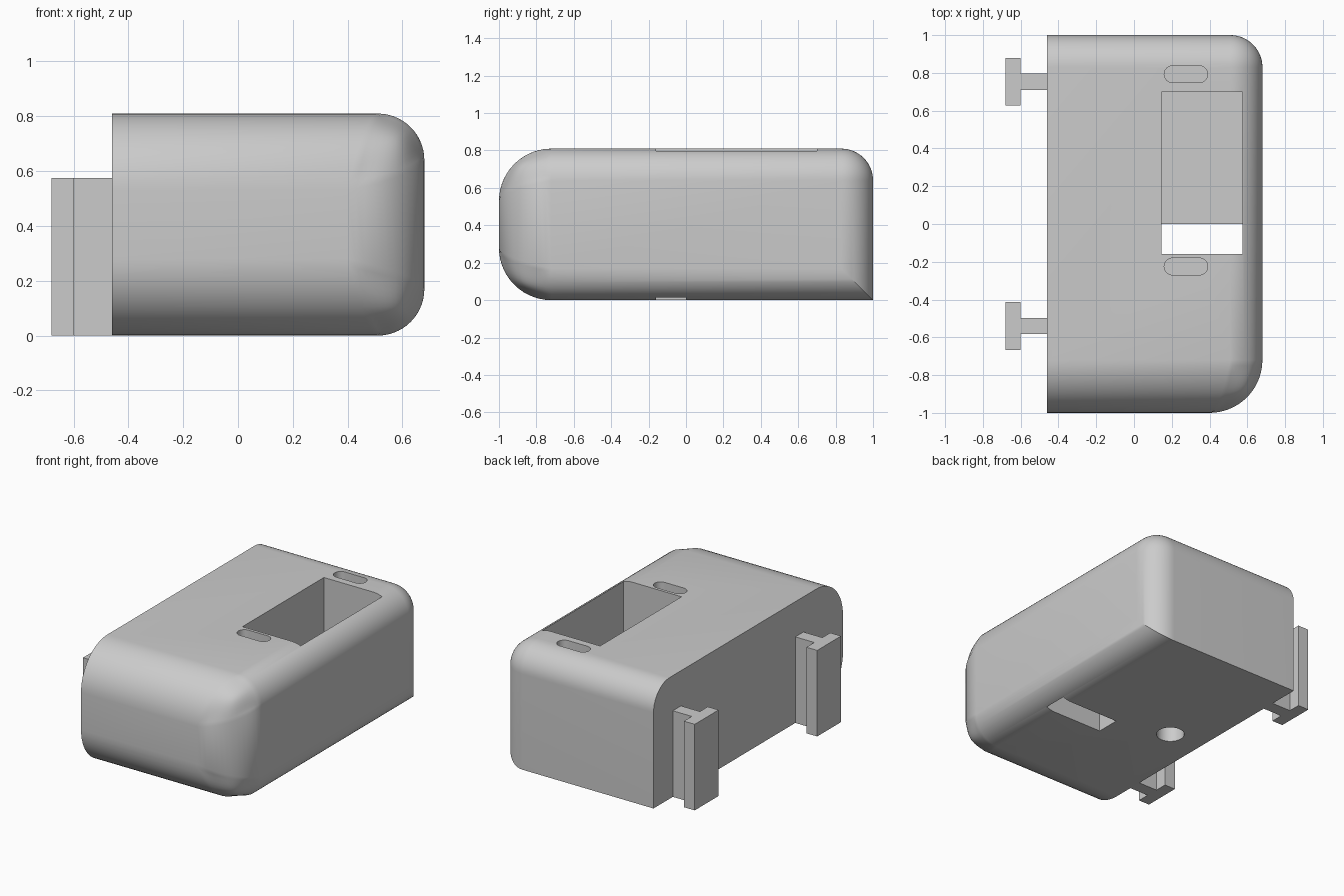
import bpy, bmesh, math

cube = bpy.data.objects.get("Cube")
if cube:
    bpy.data.objects.remove(cube, do_unlink=True)

grey = bpy.data.materials.new("light grey plastic")
grey.use_nodes = True
colour = (0.6, 0.6, 0.6, 1)
grey.diffuse_color = colour
grey.node_tree.nodes["Principled BSDF"].inputs["Base Color"].default_value = colour


def prism(name, points, z0, z1):
    """Extrude a counter-clockwise outline in x, y from z0 up to z1."""
    bm = bmesh.new()
    low = [bm.verts.new((x, y, z0)) for x, y in points]
    high = [bm.verts.new((x, y, z1)) for x, y in points]
    bm.faces.new(low[::-1])
    bm.faces.new(high)
    n = len(points)
    for i in range(n):
        j = (i + 1) % n
        bm.faces.new((low[i], low[j], high[j], high[i]))
    mesh = bpy.data.meshes.new(name)
    bm.to_mesh(mesh)
    bm.free()
    mesh.materials.append(grey)
    ob = bpy.data.objects.new(name, mesh)
    bpy.context.collection.objects.link(ob)
    return ob


def rect(x0, x1, y0, y1):
    return [(x0, y0), (x1, y0), (x1, y1), (x0, y1)]


def stadium(x0, x1, y, r, steps=16):
    """Outline of a slot with round ends; a circle when both centres meet."""
    pts = []
    for cx, start in ((x1 - r, -90), (x0 + r, 90)):
        for i in range(steps + 1):
            if x1 - x0 <= 2 * r + 1e-6 and i == steps:
                continue
            a = math.radians(start + 180 * i / steps)
            pts.append((cx + r * math.cos(a), y + r * math.sin(a)))
    return pts


def apply(ob, mod):
    bpy.ops.object.select_all(action='DESELECT')
    bpy.context.view_layer.objects.active = ob
    ob.select_set(True)
    bpy.ops.object.modifier_apply(modifier=mod.name)


# Body block with wide front and narrower side and back roundings
HEIGHT, WIDE, NARROW = 0.81, 0.28, 0.17
body = prism("body", rect(-0.46, 0.68, -1, 1), 0, HEIGHT)
mesh = body.data
weights = mesh.attributes.new("bevel_weight_edge", 'FLOAT', 'EDGE')
for edge in mesh.edges:
    a, b = (mesh.vertices[i].co for i in edge.vertices)
    mid = (a + b) / 2
    front, back, side = mid.y < -0.9, mid.y > 0.9, mid.x > 0.6
    inner, top = mid.x < -0.4, mid.z > HEIGHT - 0.01
    bottom = mid.z < 0.01
    if inner or (back and bottom):
        continue
    weights.data[edge.index].value = 1 if front else NARROW / WIDE
bevel = body.modifiers.new("rounding", 'BEVEL')
bevel.limit_method = 'WEIGHT'
bevel.width = WIDE
bevel.segments = 14
bevel.use_clamp_overlap = False
apply(body, bevel)

# Hollows: deep tray, opening through the floor, top slots, round hole below
cutters = [
    prism("tray_cutter", rect(0.145, 0.575, -0.16, 0.70), 0.1, 1),
    prism("opening_cutter", rect(0.145, 0.575, -0.16, 0.0), -0.1, 0.2),
    prism("back_slot_cutter", stadium(0.16, 0.39, 0.793, 0.045), HEIGHT - 0.1, 1),
    prism("front_slot_cutter", stadium(0.16, 0.39, -0.225, 0.045), HEIGHT - 0.1, 1),
    prism("hole_cutter", stadium(-0.307, -0.133, 0.09, 0.087), -0.1, 0.3),
]
for cutter in cutters:
    cutter.hide_render = True
    cut = body.modifiers.new("cut", 'BOOLEAN')
    cut.operation = 'DIFFERENCE'
    cut.solver = 'EXACT'
    cut.object = cutter
    apply(body, cut)
    bpy.data.objects.remove(cutter, do_unlink=True)

bpy.ops.object.shade_smooth_by_angle(angle=math.radians(25))

# T-shaped mounting rails on the flat side
for name, y in (("back_rail", 0.753), ("front_rail", -0.54)):
    web, flange = 0.043, 0.126
    outline = [(-0.46, y + web), (-0.6, y + web), (-0.6, y + flange), (-0.68, y + flange),
               (-0.68, y - flange), (-0.6, y - flange), (-0.6, y - web), (-0.46, y - web)]
    prism(name, outline, 0, 0.575)
